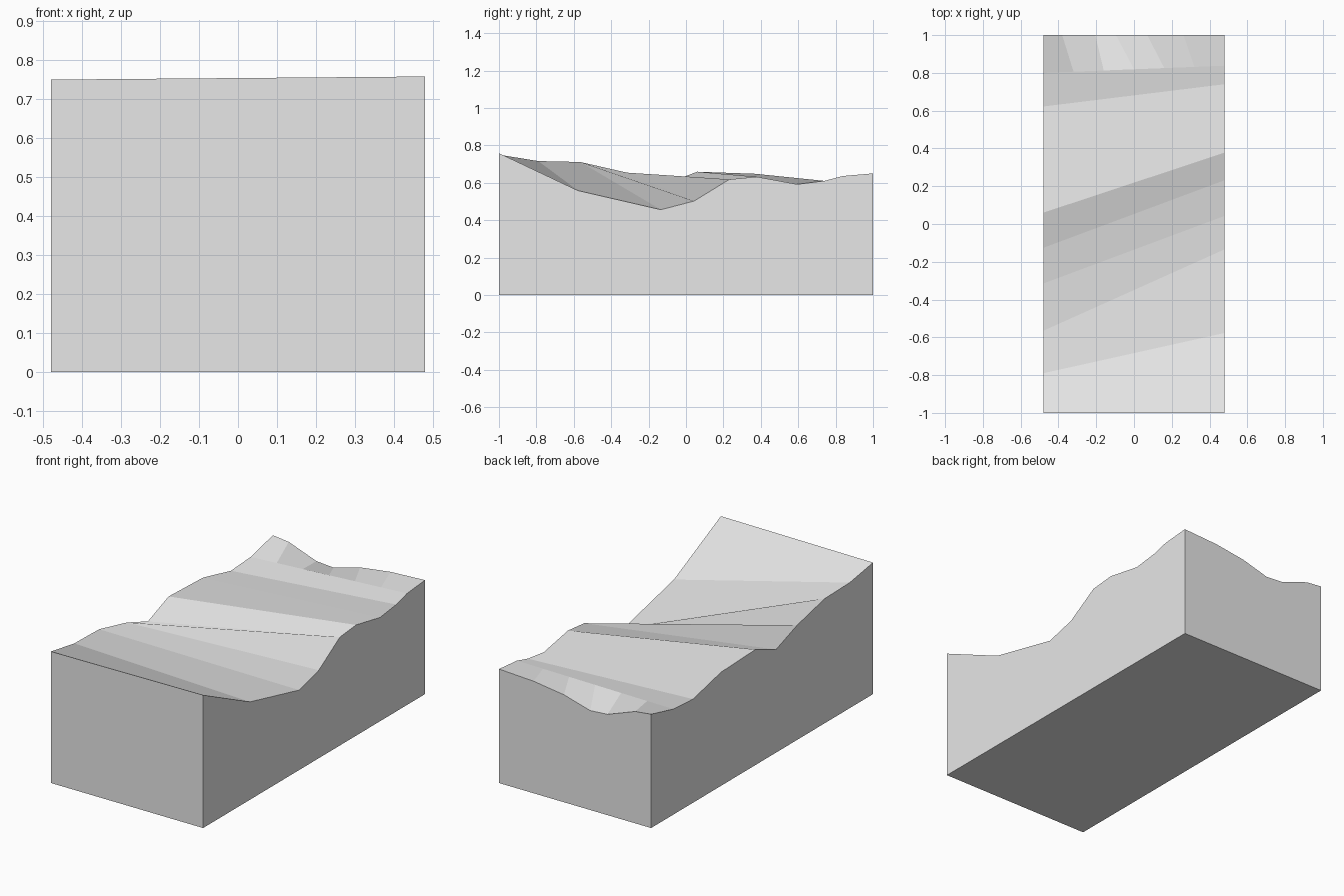
import bpy
import bmesh

# Remove the default cube
cube = bpy.data.objects.get("Cube")
if cube:
    bpy.data.objects.remove(cube, do_unlink=True)

HALF = 0.48
COLUMNS = 6

# Height profiles (y, z) of the two long sides, front to back
left_edge = [(-1, .75), (-.79, .716), (-.565, .711), (-.315, .654), (-.126, .588),
             (.06, .659), (.37, .648), (.622, .591), (.80, .602)]
right_edge = [(-1, .758), (-.577, .558), (-.134, .456), (.043, .502), (.232, .618),
              (.378, .632), (.595, .592), (.74, .61), (.838, .636)]
# Ragged back rim (x, z)
back_rim = [(-HALF, .649), (-.38, .638), (-.205, .575), (-.096, .567),
            (.07, .613), (.262, .639), (HALF, .65)]

bm = bmesh.new()


def lerp_row(a, b, count):
    """Evenly spaced vertices across the block between two side points."""
    row = []
    for i in range(count + 1):
        t = i / count
        row.append(bm.verts.new((-HALF + 2 * HALF * t,
                                 a[0] + (b[0] - a[0]) * t,
                                 a[1] + (b[1] - a[1]) * t)))
    return row


# Terrain rows: slanted ridges, the last one divided to meet the rim
last = len(left_edge) - 1
rows = [lerp_row(a, b, COLUMNS if i == last else 1)
        for i, (a, b) in enumerate(zip(left_edge, right_edge))]
rim = [bm.verts.new((x, 1, z)) for x, z in back_rim]

# Sloping strips between the ridges
for near, far in zip(rows, rows[1:]):
    bm.faces.new(near + far[::-1])
# Facets falling to the back rim
for i in range(COLUMNS):
    bm.faces.new((rows[-1][i], rows[-1][i + 1], rim[i + 1], rim[i]))

# Base corners, walls and underside
rows.append(rim)
fl, fr, br, bl = [bm.verts.new((x, y, 0)) for x, y in
                  ((-HALF, -1), (HALF, -1), (HALF, 1), (-HALF, 1))]
bm.faces.new([fl, fr] + rows[0][::-1])
bm.faces.new([br, bl] + rim)
bm.faces.new([fr, br] + [r[-1] for r in reversed(rows)])
bm.faces.new([bl, fl] + [r[0] for r in rows])
bm.faces.new((fl, bl, br, fr))
bmesh.ops.recalc_face_normals(bm, faces=bm.faces[:])

mesh = bpy.data.meshes.new("terrain_block")
bm.to_mesh(mesh)
bm.free()
terrain = bpy.data.objects.new("terrain_block", mesh)
bpy.context.collection.objects.link(terrain)

# Plain light grey
grey = bpy.data.materials.new("light_grey")
grey.use_nodes = True
colour = (0.8, 0.8, 0.8, 1)
grey.diffuse_color = colour
grey.node_tree.nodes["Principled BSDF"].inputs["Base Color"].default_value = colour
mesh.materials.append(grey)
